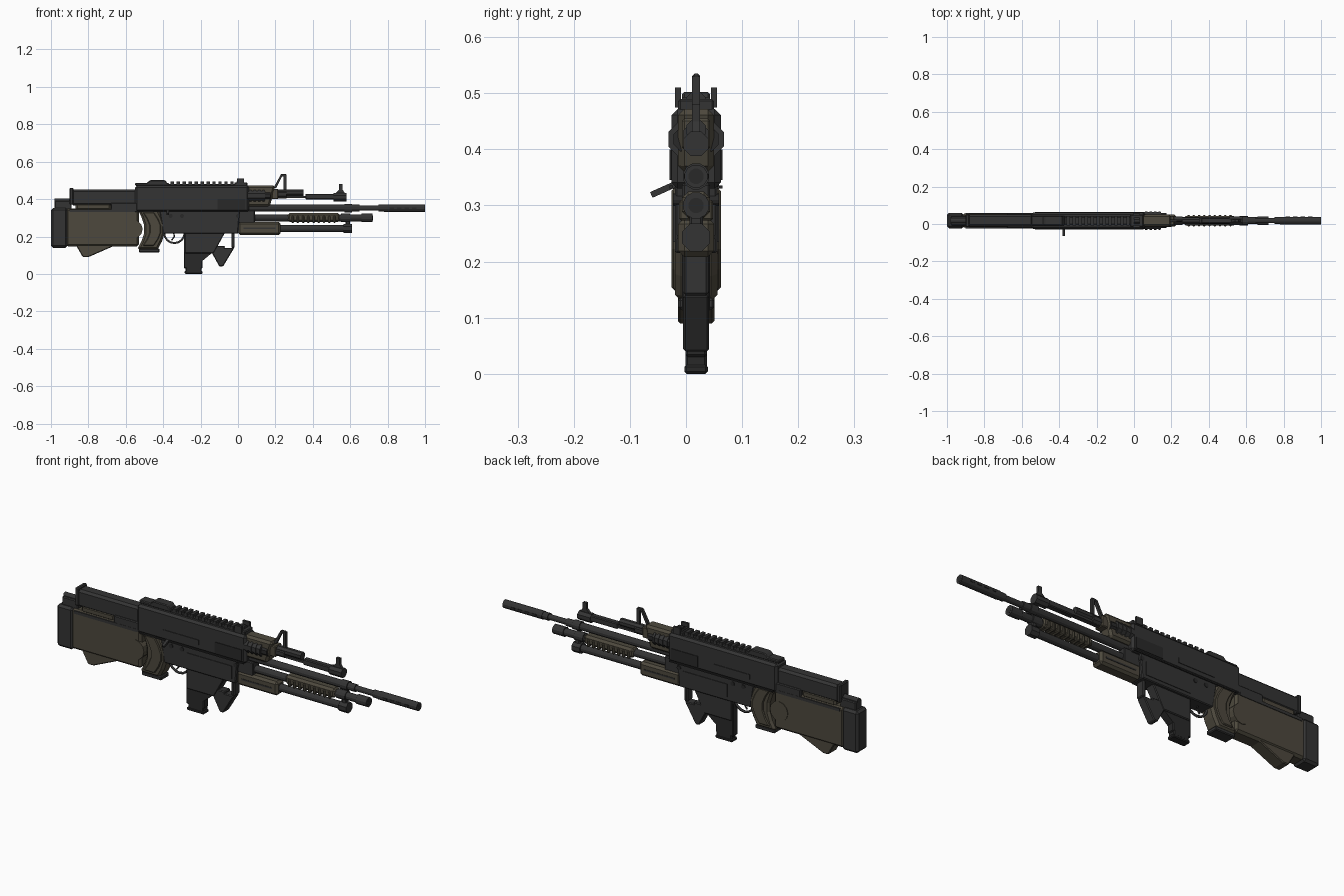
import bpy, bmesh
from math import pi, sin, cos
from mathutils import Matrix

cube = bpy.data.objects.get("Cube")
if cube:
    bpy.data.objects.remove(cube, do_unlink=True)

# Shared heights, widths, radii and chamfers
CENTRE_Y = .018
BARREL_Z, MIDDLE_Z, LOWER_Z, HOUSING_Z, RAIL_Z = .352, .3, .243, .418, .475
BODY, STOCK, MEDIUM, NARROW, SLIM, BLADE = .088, .076, .064, .05, .038, .014
THIN, TUBE, COLLAR, DRUM = .014, .019, .024, .03
SHARP, FINE, SOFT = 0, .004, .011
PLATE = .006


def material(name, rgb):
    mat = bpy.data.materials.new(name)
    mat.use_nodes = True
    mat.diffuse_color = (*rgb, 1)
    mat.node_tree.nodes["Principled BSDF"].inputs["Base Color"].default_value = mat.diffuse_color
    return mat


STEEL = material("dark steel", (.034, .034, .034))
BLACK = material("black metal", (.022, .022, .022))
BROWN = material("olive brown", (.075, .066, .047))


def finish(name, bm, mat, chamfer=SHARP):
    bmesh.ops.recalc_face_normals(bm, faces=bm.faces)
    mesh = bpy.data.meshes.new(name)
    bm.to_mesh(mesh)
    bm.free()
    mesh.materials.append(mat)
    part = bpy.data.objects.new(name, mesh)
    bpy.context.collection.objects.link(part)
    if chamfer:
        modifier = part.modifiers.new("chamfer", "BEVEL")
        modifier.width, modifier.segments = chamfer, 1
        modifier.limit_method = "ANGLE"


def plate(name, profile, width, mat, chamfer=FINE, y=CENTRE_Y):
    """Side profile in x and z, pushed out across y."""
    bm = bmesh.new()
    face = bm.faces.new([bm.verts.new((x, y - width / 2, z)) for x, z in profile])
    made = bmesh.ops.extrude_face_region(bm, geom=[face])["geom"]
    moved = [item for item in made if isinstance(item, bmesh.types.BMVert)]
    bmesh.ops.translate(bm, vec=(0, width, 0), verts=moved)
    finish(name, bm, mat, chamfer)


def box(name, back, front, low, high, width, mat, chamfer=FINE, y=CENTRE_Y, foot=None):
    """Block; foot gives the bottom edge its own back and front."""
    foot_back, foot_front = foot or (back, front)
    profile = [(foot_back, low), (foot_front, low), (front, high), (back, high)]
    plate(name, profile, width, mat, chamfer, y)


def disc(name, x, z, radius, width, mat):
    plate(name, [(x + radius * cos(i * pi / 6), z + radius * sin(i * pi / 6)) for i in range(12)],
          width, mat, SHARP)


def rod(name, back, front, z, radius, mat, sides=12, y=CENTRE_Y):
    bm = bmesh.new()
    turn = Matrix.Rotation(pi / 2, 4, "Y") @ Matrix.Rotation(pi / sides, 4, "Z")
    place = Matrix.Translation(((back + front) / 2, y, z))
    bmesh.ops.create_cone(bm, cap_ends=True, segments=sides, radius1=radius, radius2=radius,
                          depth=front - back, matrix=place @ turn)
    finish(name, bm, mat)


def bore(name, front, z):
    rod(name, front - PLATE, front + PLATE / 9, z, THIN, BLACK)


def wire(name, path, radius, mat):
    curve = bpy.data.curves.new(name, "CURVE")
    curve.dimensions, curve.bevel_depth, curve.bevel_resolution = "3D", radius, 1
    spline = curve.splines.new("POLY")
    spline.points.add(len(path) - 1)
    for point, (x, z) in zip(spline.points, path):
        point.co = (x, CENTRE_Y, z, 1)
    curve.materials.append(mat)
    bpy.context.collection.objects.link(bpy.data.objects.new(name, curve))


SIDES = {"left": 1, "right": -1}


def side_plates(name, back, front, low, high, width, mat, depth=PLATE):
    """Mirrored plates on both flanks of a part of the given width."""
    for side, sign in SIDES.items():
        box(f"{side}_{name}", back, front, low, high, depth, mat, SHARP, CENTRE_Y + sign * width / 2)


# Stock with butt pad and thumb hollow
box("butt_pad", -1, -.91, .14, .352, STOCK + PLATE, STEEL, SOFT)
box("stock_body", -.92, -.53, .147, .35, STOCK, BROWN, SOFT)
box("stock_toe", -.87, -.64, .09, .16, STOCK - SOFT, BROWN, FINE, foot=(-.83, -.8))
box("stock_comb", -.87, -.68, .34, .38, MEDIUM, BROWN, SOFT)
disc("thumb_hollow", -.56, .24, .05, STOCK + PLATE, BROWN)
side_plates("stock_strap", -.9, -.55, .33, .345, STOCK, STEEL)
box("stock_tube", -.89, -.54, .365, .452, MEDIUM, STEEL, SOFT)
box("stock_tube_cap", -.9, -.88, .37, .46, MEDIUM + PLATE, STEEL)
box("stock_hinge", -.98, -.89, .34, .39, NARROW, STEEL)
rod("stock_pin", -.98, -.9, .39, THIN, STEEL)
box("stock_joint", -.68, -.53, .33, .38, STOCK + FINE, STEEL)


# Bowed pistol grip with raised panels
def bowed(back, front, low, high, bow, steps=5):
    levels = [i / steps for i in range(steps + 1)]
    edge = [(bow * sin(pi * t), low + (high - low) * t) for t in levels]
    return [(back + x, z) for x, z in reversed(edge)] + [(front + x, z) for x, z in edge]


plate("grip", bowed(-.54, -.43, .13, .35, .04), STOCK, BROWN, SOFT)
plate("grip_panel", bowed(-.51, -.45, .15, .33, .04), BODY, BROWN)
box("grip_base", -.53, -.42, .115, .135, MEDIUM, STEEL)

# Receiver
box("upper_receiver", -.55, .06, .33, .472, BODY, STEEL, SOFT)
box("lower_receiver", -.42, .01, .215, .34, STOCK, STEEL, foot=(-.4, 0))
side_plates("receiver_seam", -.53, .05, .33, .336, BODY, BLACK)
side_plates("ejection_port", -.11, .04, .345, .4, BODY, BLACK)
side_plates("receiver_panel", -.4, -.2, .36, .385, BODY, STEEL)
side_plates("lower_panel", -.27, -.02, .235, .3, STOCK, STEEL)
for x in (-.36, -.3, 0):
    disc("receiver_pin", x, .31, SOFT, STOCK + PLATE, BLACK)

# Top rail with teeth
box("rail_base", -.53, .04, .46, .482, NARROW - PLATE, STEEL)
for i in range(12):
    back = -.36 + i * .032
    box("rail_tooth", back, back + .017, RAIL_Z, .493, NARROW, STEEL, SHARP)
box("rear_mount", -.55, -.37, RAIL_Z - FINE, .487, NARROW, STEEL)
box("rear_mount_top", -.47, -.39, RAIL_Z, .502, NARROW, STEEL, foot=(-.5, -.37))

# Rear sight between two ears
box("rear_sight_base", -.02, .05, .46, .49, MEDIUM, STEEL)
side_plates("rear_sight_ear", -.005, .033, RAIL_Z, .51, MEDIUM, STEEL, SOFT)
rod("rear_sight_drum", 0, .03, .485, TUBE, STEEL, sides=8)

# Charging handle on the right side
bm = bmesh.new()
place = Matrix.Translation((-.375, -.039, .329)) @ Matrix.Rotation(.42, 4, "X")
bmesh.ops.create_cube(bm, matrix=place @ Matrix.Diagonal((BLADE, NARROW, SOFT, 1)), size=1)
finish("charging_handle", bm, STEEL)

# Fore-end block with ringed side housings
box("fore_block", .04, .2, .36, .472, MEDIUM, BROWN, SOFT, foot=(.04, .17))
box("fore_block_nose", .18, .215, .4, .455, NARROW, BROWN)
for side, sign in SIDES.items():
    y = CENTRE_Y + sign * .018
    rod(f"{side}_housing", .05, .145, HOUSING_Z, DRUM, STEEL, 8, y)
    rod(f"{side}_housing_cap", .145, .175, HOUSING_Z, COLLAR, BLACK, 8, y)
    for i in range(4):
        back = .06 + i * COLLAR
        rod(f"{side}_housing_ring", back, back + SOFT, HOUSING_Z, DRUM + FINE, STEEL, 8, y)

# Arched folding sight
box("arch_brace", .228, .24, .46, .53, BLADE, STEEL, SHARP, foot=(.19, .205))
box("arch_post", .243, .258, .44, .53, BLADE, STEEL, SHARP)
box("arch_top", .228, .258, .52, .535, BLADE, STEEL)

# Gas tube and front sight
rod("gas_tube", .2, .35, .435, TUBE, STEEL, sides=8)
rod("gas_tube_collar", .21, .26, .425, COLLAR, STEEL, sides=8)
box("gas_tube_rail", .2, .58, .405, .416, COLLAR, STEEL, SHARP)
box("front_sight_base", .36, .58, .398, .428, DRUM, STEEL)
rod("front_sight_collar", .51, .58, .41, COLLAR, STEEL, sides=8)
box("front_sight_ramp", .54, .56, .42, .45, BLADE, STEEL, SHARP, foot=(.51, .58))
box("front_sight_post", .54, .56, .44, .48, BLADE, STEEL, SHARP)

# Main barrel and slotted muzzle
rod("barrel", 0, .6, BARREL_Z, TUBE, STEEL)
rod("barrel_collar", .57, .61, BARREL_Z, COLLAR, STEEL)
rod("barrel_step", .6, .65, BARREL_Z, TUBE, STEEL)
rod("barrel_neck", .65, .78, BARREL_Z, THIN, STEEL)
rod("muzzle_ring", .75, .78, BARREL_Z, TUBE, STEEL)
rod("muzzle", .78, 1, BARREL_Z, TUBE + FINE / 2, STEEL)
bore("muzzle_bore", 1, BARREL_Z)
for i in range(4):
    back = .81 + i * .04
    side_plates("muzzle_slot", back, back + COLLAR, BARREL_Z - FINE, BARREL_Z + FINE,
                TUBE * 2, BLACK)

# Middle tube with ribbed handguard
rod("middle_tube", 0, .66, MIDDLE_Z, TUBE, STEEL)
rod("middle_tube_collar", .55, .6, MIDDLE_Z, COLLAR, STEEL)
rod("middle_tube_tip", .66, .72, MIDDLE_Z, COLLAR, STEEL)
bore("middle_tube_bore", .72, MIDDLE_Z)
box("handguard", .265, .545, .278, .325, NARROW, BROWN, SOFT)
for i in range(9):
    back = .285 + i * .028
    box("handguard_rib", back, back + BLADE, .273, .31, NARROW + SOFT, BROWN, FINE)

# Lower tube with pump grip
rod("lower_tube", 0, .58, LOWER_Z, TUBE, STEEL)
rod("lower_tube_cap", .565, .61, LOWER_Z, DRUM - PLATE / 2, STEEL, sides=8)
box("tube_clamp", .575, .6, LOWER_Z, MIDDLE_Z, COLLAR, STEEL)
box("pump_grip", 0, .228, .208, .278, MEDIUM, BROWN, SOFT)
side_plates("pump_groove", .03, .2, .24, .247, MEDIUM, STEEL, FINE)
box("barrel_support", 0, .09, .27, .34, NARROW, STEEL)

# Magazine in its well, with an angled brace ahead of it
box("magazine_well", -.285, -.07, .11, .22, NARROW, STEEL, foot=(-.285, -.13))
box("magazine", -.29, -.19, .03, .2, SLIM, BLACK)
box("magazine_nose", -.2, -.13, .07, .12, SLIM, BLACK, SHARP, foot=(-.2, -.19))
box("magazine_base", -.28, -.195, 0, .04, SLIM, BLACK)
box("magazine_foot", -.285, -.19, 0, .016, SLIM + FINE, BLACK)
box("brace_rear", -.16, -.07, .04, .15, NARROW - FINE, STEEL, foot=(-.1, -.08))
box("brace_front", -.09, -.02, .04, .14, NARROW - FINE, STEEL, foot=(-.1, -.08))
box("brace_post", -.035, -.018, .14, .26, NARROW - PLATE, STEEL)

# Trigger and guard
wire("trigger_guard", [(-.34 - .055 * cos(pi * i / 8), .22 - .055 * sin(pi * i / 8)) for i in range(9)],
     PLATE, STEEL)
wire("trigger", [(-.345, .225), (-.34, .2), (-.355, .18)], FINE, BLACK)
